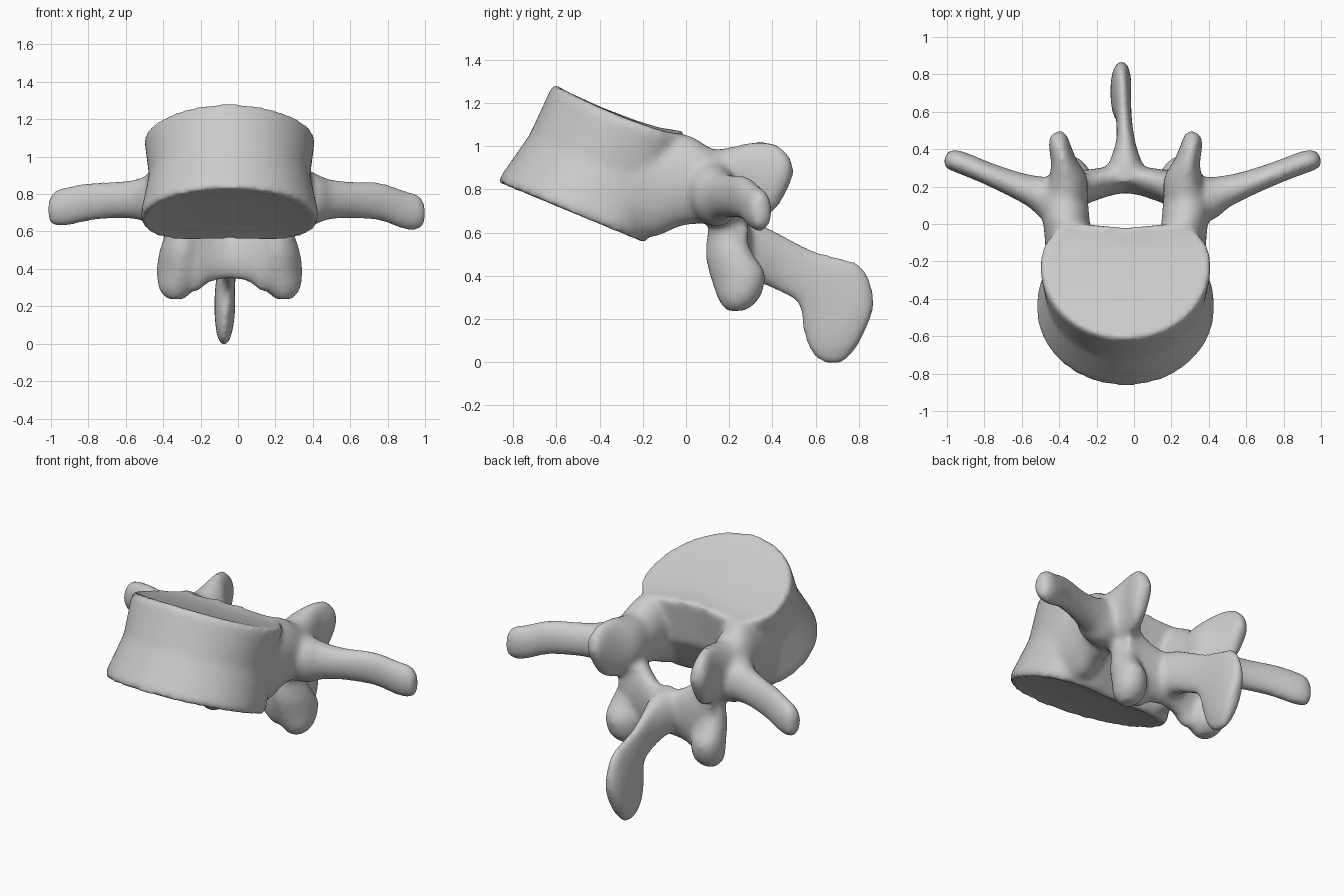
import bpy, bmesh, math
from mathutils import Vector

if "Cube" in bpy.data.objects:
    bpy.data.objects.remove(bpy.data.objects["Cube"], do_unlink=True)

MID = -0.045     # x of the plane of symmetry
SEG = 24
parts = []

bone = bpy.data.materials.new("bone_grey")
bone.use_nodes = True
bone.diffuse_color = (0.6, 0.6, 0.6, 1)
bone.node_tree.nodes["Principled BSDF"].inputs["Base Color"].default_value = (0.6, 0.6, 0.6, 1)


def skin(name, rings):
    """Bridge a list of closed rings and cap both ends."""
    bm = bmesh.new()
    loops = [[bm.verts.new(p) for p in ring] for ring in rings]
    n = len(loops[0])
    for a, b in zip(loops, loops[1:]):
        for i in range(n):
            j = (i + 1) % n
            bm.faces.new((a[i], a[j], b[j], b[i]))
    for loop in (loops[0], loops[-1]):
        mid = bm.verts.new(sum((v.co for v in loop), Vector()) / n)
        for i in range(n):
            bm.faces.new((loop[i], loop[(i + 1) % n], mid))
    bmesh.ops.recalc_face_normals(bm, faces=bm.faces)
    me = bpy.data.meshes.new(name)
    bm.to_mesh(me)
    bm.free()
    ob = bpy.data.objects.new(name, me)
    bpy.context.collection.objects.link(ob)
    me.materials.append(bone)
    parts.append(ob)


def spline(stations, steps=5):
    """Catmull-Rom through the stations."""
    s = [stations[0]] + stations + [stations[-1]]
    out = []
    for k in range(1, len(s) - 2):
        for i in range(steps):
            t = i / steps
            out.append([0.5 * (2*b + (c - a)*t + (2*a - 5*b + 4*c - d)*t*t + (3*b - a - 3*c + d)*t**3)
                        for a, b, c, d in zip(s[k-1], s[k], s[k+1], s[k+2])])
    return out + [stations[-1]]


def limb(name, stations, direction, side=1):
    """Oval sweep; a station is offset, y, z of one edge, the same of the other, half thickness."""
    rings = []
    d = Vector(direction).normalized()
    d.x *= side
    for s in spline(stations):
        a = Vector((MID + side * s[0], s[1], s[2]))
        b = Vector((MID + side * s[3], s[4], s[5]))
        rings.append([(a + b) / 2 + (a - b) / 2 * math.cos(t) + d * s[6] * math.sin(t)
                      for t in (2 * math.pi * i / SEG for i in range(SEG))])
    skin(name, rings)


def body_ring(yc, z0, slope, width, front, back, droop, scale=1.0, dip=0.0):
    """Kidney outline on a plane that falls towards the back and droops at the sides."""
    ring = []
    for i in range(64):
        t = 2 * math.pi * i / 64
        c, s = math.cos(t), math.sin(t)
        if s < 0:
            x, y = c * width, s * front
        else:
            x = math.copysign(abs(c) ** 0.75, c) * width
            y = s ** 0.75 * back - 0.05 * s * math.exp(-(x / 0.22) ** 2)
        x, y = x * scale, y * scale
        ring.append(Vector((MID + x, yc + y, z0 + slope * y - dip - droop * (x / width) ** 2)))
    return ring


# Vertebral body: waisted drum with slightly hollow end plates
low = dict(yc=-0.47, z0=0.662, slope=-0.41, width=0.482, front=0.41, back=0.315, droop=0.0)
mid = dict(yc=-0.35, z0=0.91, slope=-0.38, width=0.43, front=0.375, back=0.345, droop=0.01)
top = dict(yc=-0.22, z0=1.15, slope=-0.355, width=0.458, front=0.395, back=0.255, droop=0.04)
mix = lambda a, b, t: {k: a[k] * (1 - t) + b[k] * t for k in a}
skin("vertebral_body", [
    body_ring(**low, scale=0.45, dip=-0.03), body_ring(**low, scale=0.85, dip=-0.014),
    body_ring(**low, scale=0.97), body_ring(**mix(low, mid, 0.12)),
    body_ring(**mix(low, mid, 0.55)), body_ring(**mid), body_ring(**mix(mid, top, 0.5)),
    body_ring(**mix(mid, top, 0.9)), body_ring(**top, scale=0.98),
    body_ring(**top, scale=0.85, dip=0.014), body_ring(**top, scale=0.45, dip=0.03)])

for side, label, reach, drop in ((1, "left", 1.035, 0.02), (-1, "right", 0.96, 0.0)):
    # Pedicle joining the body to the arch
    limb(label + "_pedicle", [
        (.3, -.25, 1.08, .3, -.25, .58, .13), (.3, -.1, 1.06, .3, -.14, .58, .13),
        (.315, .02, 1.05, .315, -.02, .63, .125), (.325, .12, .99, .325, .12, .645, .125),
        (.32, .24, .96, .32, .24, .66, .1)], (1, 0, 0), side)
    # Upper joint process
    limb(label + "_upper_joint", [
        (.32, .1, .98, .32, .1, .68, .12), (.315, .22, 1.0, .31, .22, .66, .11),
        (.335, .33, 1.025, .325, .33, .66, .07), (.355, .42, 1.01, .35, .41, .70, .058),
        (.365, .475, .96, .36, .465, .79, .048), (.365, .495, .91, .365, .495, .86, .02)],
        (1, -.25, 0), side)
    # Lower joint process
    limb(label + "_lower_joint", [
        (.25, .12, .72, .29, .28, .72, .1), (.225, .1, .58, .29, .26, .62, .085),
        (.23, .095, .48, .325, .31, .5, .09), (.235, .12, .38, .33, .365, .41, .1),
        (.255, .155, .285, .32, .34, .3, .09), (.275, .19, .235, .305, .28, .24, .045)],
        (1, -.3, 0), side)
    # Transverse process
    wing = [(.3, .12, .93, .3, .13, .63, .13), (.42, .13, .92, .42, .15, .63, .12),
            (.5, .165, .885, .5, .175, .66, .09), (.62, .205, .867, .62, .22, .67, .07),
            (.78, .27, .862, .78, .28, .655, .06), (.9, .32, .84, .9, .325, .63, .06),
            (.97, .345, .82, .98, .35, .63, .055), (1.005, .355, .77, 1.005, .36, .67, .03)]
    limb(label + "_transverse_process", [
        (o * reach, y, z - drop * (o > .8), p * reach, q, r - drop * (o > .8), w)
        for o, y, z, p, q, r, w in wing], (-.4, 1, 0), side)
    # Lamina, the sloping plate closing the arch
    limb(label + "_lamina", [
        (.32, .19, .88, .3, .2, .44, .1), (.22, .215, .77, .2, .19, .275, .09),
        (.1, .255, .67, .1, .2, .33, .075), (-.02, .28, .65, -.02, .21, .35, .07)],
        (.3, 1, -.2), side)

# Spinous process, a thin blade hooking down at the back
limb("spinous_process", [
    (0, .22, .66, 0, .2, .38, .14), (0, .33, .645, 0, .32, .37, .09),
    (0, .45, .59, 0, .43, .325, .052), (-.01, .58, .525, -.005, .52, .265, .043),
    (-.015, .72, .485, -.025, .54, .15, .05), (-.02, .80, .46, -.03, .575, .045, .055),
    (-.02, .85, .39, -.03, .65, -.01, .055), (-.02, .872, .29, -.03, .73, 0.0, .045),
    (-.02, .866, .23, -.025, .80, .08, .025)], (1, 0, 0))

# Fuse every part into one continuous bone
bpy.ops.object.select_all(action='DESELECT')
for ob in parts:
    ob.select_set(True)
bpy.context.view_layer.objects.active = parts[0]
bpy.ops.object.join()
bone_ob = bpy.context.view_layer.objects.active
bone_ob.name = "vertebra"
fuse = bone_ob.modifiers.new("fuse", 'REMESH')
fuse.mode = 'VOXEL'
fuse.voxel_size = 0.016
fuse.use_smooth_shade = True
soft = bone_ob.modifiers.new("soften", 'SMOOTH')
soft.factor = 0.5
soft.iterations = 14
for m in ("fuse", "soften"):
    bpy.ops.object.modifier_apply(modifier=m)
bpy.ops.object.shade_smooth()
